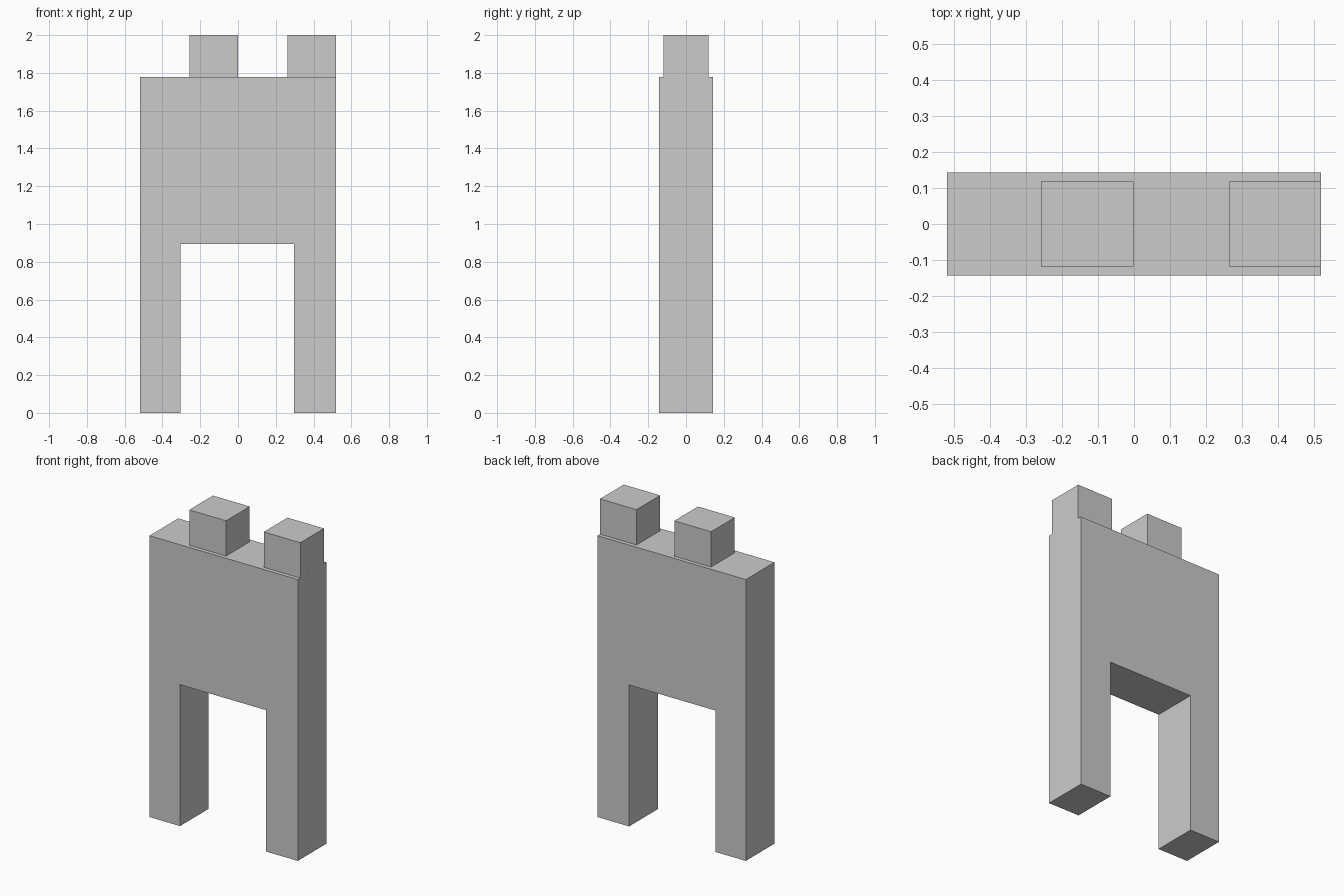
import bpy
import bmesh

if "Cube" in bpy.data.objects:
    bpy.data.objects.remove(bpy.data.objects["Cube"])


def extrude_profile(name, points, half_depth):
    """Extrude a closed XZ outline symmetrically along Y."""
    bm = bmesh.new()
    face = bm.faces.new([bm.verts.new((x, -half_depth, z)) for x, z in points])
    ext = bmesh.ops.extrude_face_region(bm, geom=[face])
    verts = [g for g in ext["geom"] if isinstance(g, bmesh.types.BMVert)]
    bmesh.ops.translate(bm, verts=verts, vec=(0, 2 * half_depth, 0))
    bmesh.ops.recalc_face_normals(bm, faces=bm.faces)
    mesh = bpy.data.meshes.new(name)
    bm.to_mesh(mesh)
    bm.free()
    obj = bpy.data.objects.new(name, mesh)
    bpy.context.collection.objects.link(obj)
    return obj


W, TOP = 0.518, 1.777          # half width and height of the main wall
LEFT, RIGHT, ARCH = -0.305, 0.297, 0.893

# Wall standing on two legs
extrude_profile("arch_wall", [
    (-W, 0), (LEFT, 0), (LEFT, ARCH), (RIGHT, ARCH),
    (RIGHT, 0), (W, 0), (W, TOP), (-W, TOP)], 0.143)

# Two blocks on top, the right one flush with the end of the wall
for name, x0, x1 in (("middle_block", -0.258, -0.001), ("end_block", 0.263, W)):
    extrude_profile(name, [(x0, TOP), (x1, TOP), (x1, 2.0), (x0, 2.0)], 0.118)
